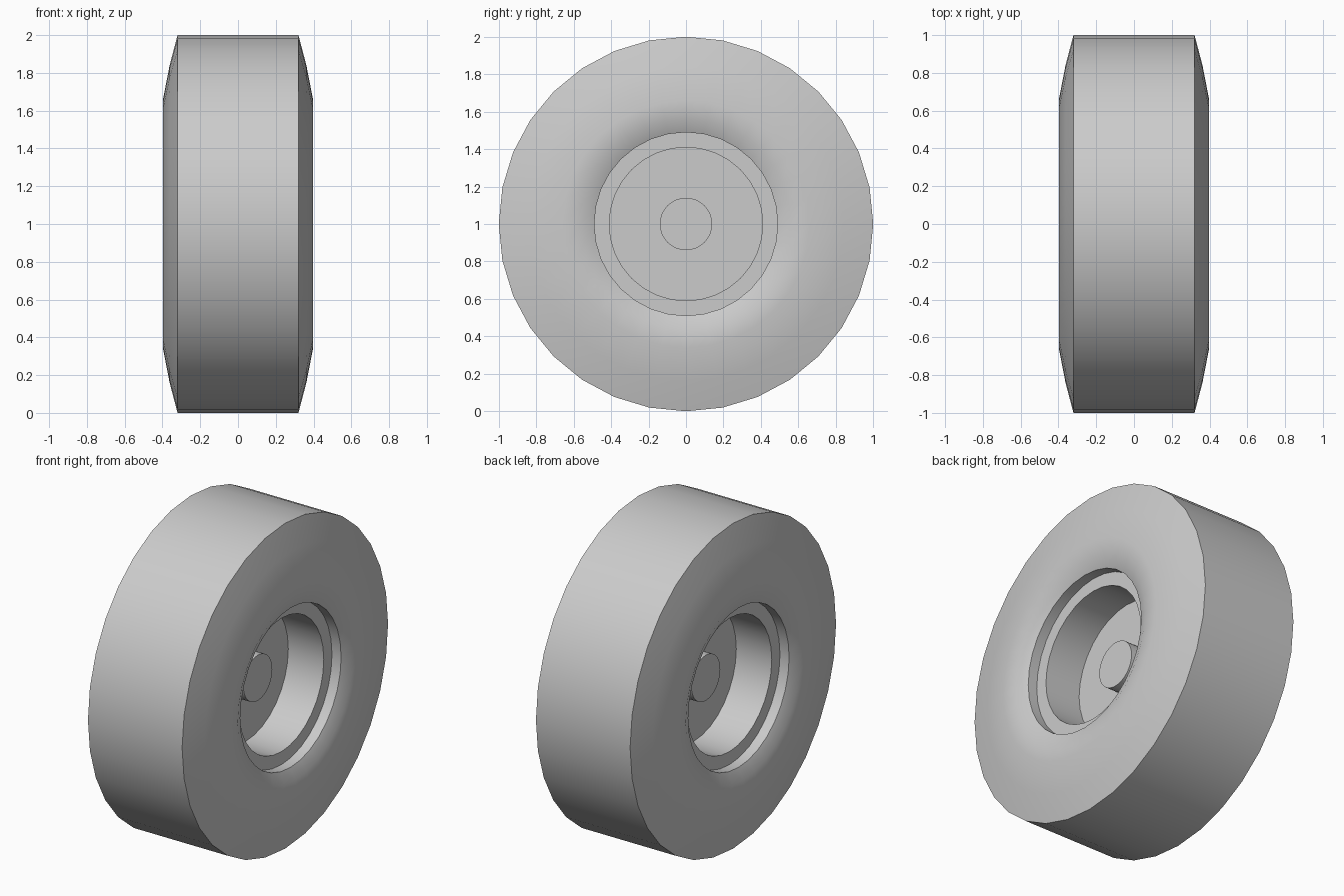
import bpy
import bmesh
from math import radians
from mathutils import Matrix, Vector

cube = bpy.data.objects.get("Cube")
if cube:
    bpy.data.objects.remove(cube, do_unlink=True)

SIDES = 32
AXLE_HEIGHT = 1.0

grey = bpy.data.materials.new("plain_grey")
grey.use_nodes = True
colour = (0.6, 0.6, 0.6, 1)
grey.diffuse_color = colour
grey.node_tree.nodes["Principled BSDF"].inputs["Base Color"].default_value = colour


def lathe(name, profile):
    """Spin (x, radius) points round the axle."""
    bm = bmesh.new()
    verts = [bm.verts.new((x, 0, r)) for x, r in profile]
    edges = [bm.edges.new(pair) for pair in zip(verts, verts[1:])]
    bmesh.ops.spin(bm, geom=verts + edges, cent=(0, 0, 0), axis=(1, 0, 0),
                   angle=radians(360), steps=SIDES, use_merge=True)
    bmesh.ops.remove_doubles(bm, verts=bm.verts, dist=0.0005)
    bmesh.ops.recalc_face_normals(bm, faces=bm.faces)
    bmesh.ops.translate(bm, verts=bm.verts, vec=(0, 0, AXLE_HEIGHT))
    mesh = bpy.data.meshes.new(name)
    bm.to_mesh(mesh)
    bm.free()
    mesh.materials.append(grey)
    obj = bpy.data.objects.new(name, mesh)
    bpy.context.collection.objects.link(obj)
    bpy.ops.object.select_all(action="DESELECT")
    obj.select_set(True)
    bpy.context.view_layer.objects.active = obj
    bpy.ops.object.shade_smooth_by_angle(angle=radians(32))
    return obj


def both_sides(half):
    """Continue a profile with its mirror image across the wheel."""
    return half + [(-x, r) for x, r in reversed(half)]


# Tyre: recessed bead, bulging sidewall and flat tread
lathe("tyre", both_sides([(0.296, 0.49), (0.358, 0.49), (0.39, 0.56),
                          (0.397, 0.66), (0.362, 0.84), (0.32, 1.0)]))

# Rim: lip and deep dish on each side, closed inside the tyre
lathe("rim", both_sides([(0.055, 0), (0.055, 0.41), (0.296, 0.41), (0.296, 0.49)]))

# Hub: short stub standing out of both dish floors
lathe("hub", both_sides([(0.135, 0), (0.135, 0.14)]))
